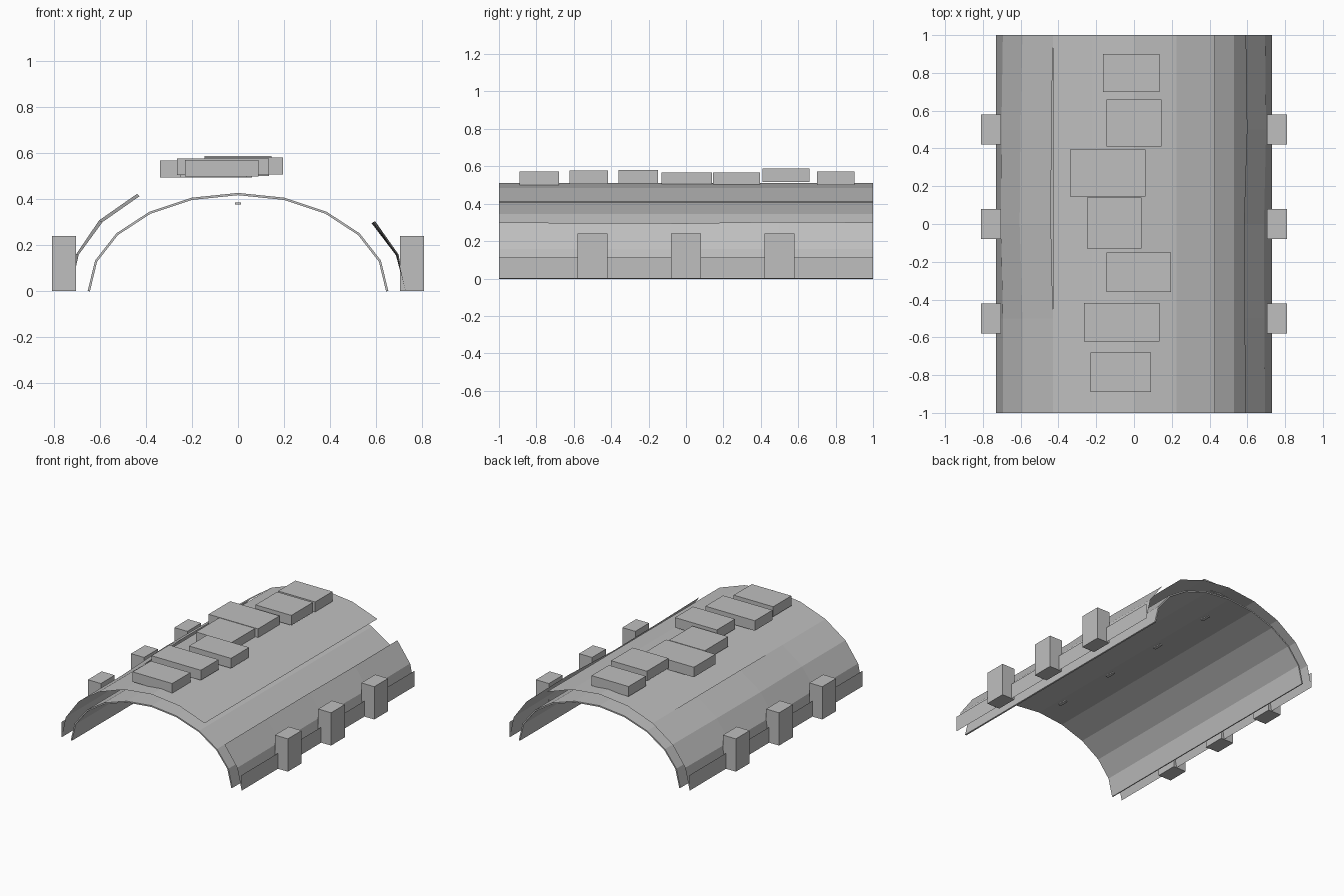
import bpy
import math

if "Cube" in bpy.data.objects:
    bpy.data.objects.remove(bpy.data.objects["Cube"], do_unlink=True)

grey = bpy.data.materials.new("plain_grey")
grey.use_nodes = True
colour = (0.52, 0.52, 0.52, 1)
grey.diffuse_color = colour
grey.node_tree.nodes["Principled BSDF"].inputs["Base Color"].default_value = colour


def make_mesh(name, verts, faces):
    mesh = bpy.data.meshes.new(name)
    mesh.from_pydata(verts, [], faces)
    mesh.materials.append(grey)
    obj = bpy.data.objects.new(name, mesh)
    bpy.context.collection.objects.link(obj)
    return obj


def box(name, x, y, z):
    """Box given by its (low, high) range on each axis."""
    verts = [(a, b, c) for a in x for b in y for c in z]
    faces = [(0, 1, 3, 2), (4, 6, 7, 5), (0, 4, 5, 1),
             (2, 3, 7, 6), (0, 2, 6, 4), (1, 5, 7, 3)]
    return make_mesh(name, verts, faces)


def vault(name, width, height, first, last, stations):
    """Elliptical sheet; stations hold (y, outward scale)."""
    angles = [math.radians(18 * i) for i in range(first, last + 1)]
    verts = []
    for y, s in stations:
        for a in angles:
            k = 1 + (s - 1) * min(1, 2 * math.sin(a))
            verts.append((width * k * math.cos(a), y, height * k * math.sin(a)))
    n = len(angles)
    faces = [(r * n + i, (r + 1) * n + i, (r + 1) * n + i + 1, r * n + i + 1)
             for r in range(len(stations) - 1) for i in range(n - 1)]
    return make_mesh(name, verts, faces)


# Inner lining of the tunnel
lining = vault("inner_lining", 0.655, 0.427, 0, 10, [(-1, 1), (1, 1)])
solid = lining.modifiers.new("thickness", 'SOLIDIFY')
solid.thickness = 0.01
solid.offset = 1 if lining.data.polygons[4].normal.z < 0 else -1

# Outer cladding in three sheets, with an open slot on one side
flat = [(-1, 1), (-0.5, 1), (0, 1), (0.5, 1), (1, 1)]
bulged = [(-1, 1), (-0.5, 1), (0, 1.025), (0.5, 1.018), (1, 1)]
dented = [(-1, 1), (-0.5, 0.99), (0, 0.985), (0.5, 1.012), (1, 1)]
vault("left_cladding", 0.73, 0.51, 0, 2, dented)
vault("crown_cladding", 0.73, 0.51, 3, 7, flat)
vault("right_cladding", 0.73, 0.51, 7, 10, bulged)

# Skirts and buttress posts along both sides
for side, label in ((1, "left"), (-1, "right")):
    x = side * 0.729
    make_mesh(label + "_skirt",
              [(x, -1, 0), (x, 1, 0), (x, 1, 0.113), (x, -1, 0.113)],
              [(0, 1, 2, 3)])
    for i, y in enumerate((-0.5, 0, 0.5)):
        box(f"{label}_post_{i + 1}", sorted((side * 0.705, side * 0.81)),
            (y - 0.08, y + 0.08), (0, 0.24))

# Bags laid along the crown: centre x, centre y, width, depth, base height
bags = [(-0.015, 0.80, 0.30, 0.20, 0.50), (0, 0.535, 0.29, 0.25, 0.515),
        (-0.14, 0.27, 0.40, 0.25, 0.495), (-0.105, 0.005, 0.29, 0.27, 0.495),
        (0.025, -0.255, 0.34, 0.21, 0.508), (-0.065, -0.52, 0.40, 0.205, 0.505),
        (-0.07, -0.785, 0.32, 0.21, 0.498)]
for i, (x, y, w, d, z) in enumerate(bags):
    box(f"crown_bag_{i + 1}", (x - w / 2, x + w / 2),
        (y - d / 2, y + d / 2), (z, z + 0.073))

# Small lamps under the lining
for i in range(4):
    y = -0.75 + 0.5 * i
    box(f"ceiling_lamp_{i + 1}", (-0.012, 0.012),
        (y - 0.035, y + 0.035), (0.377, 0.386))
